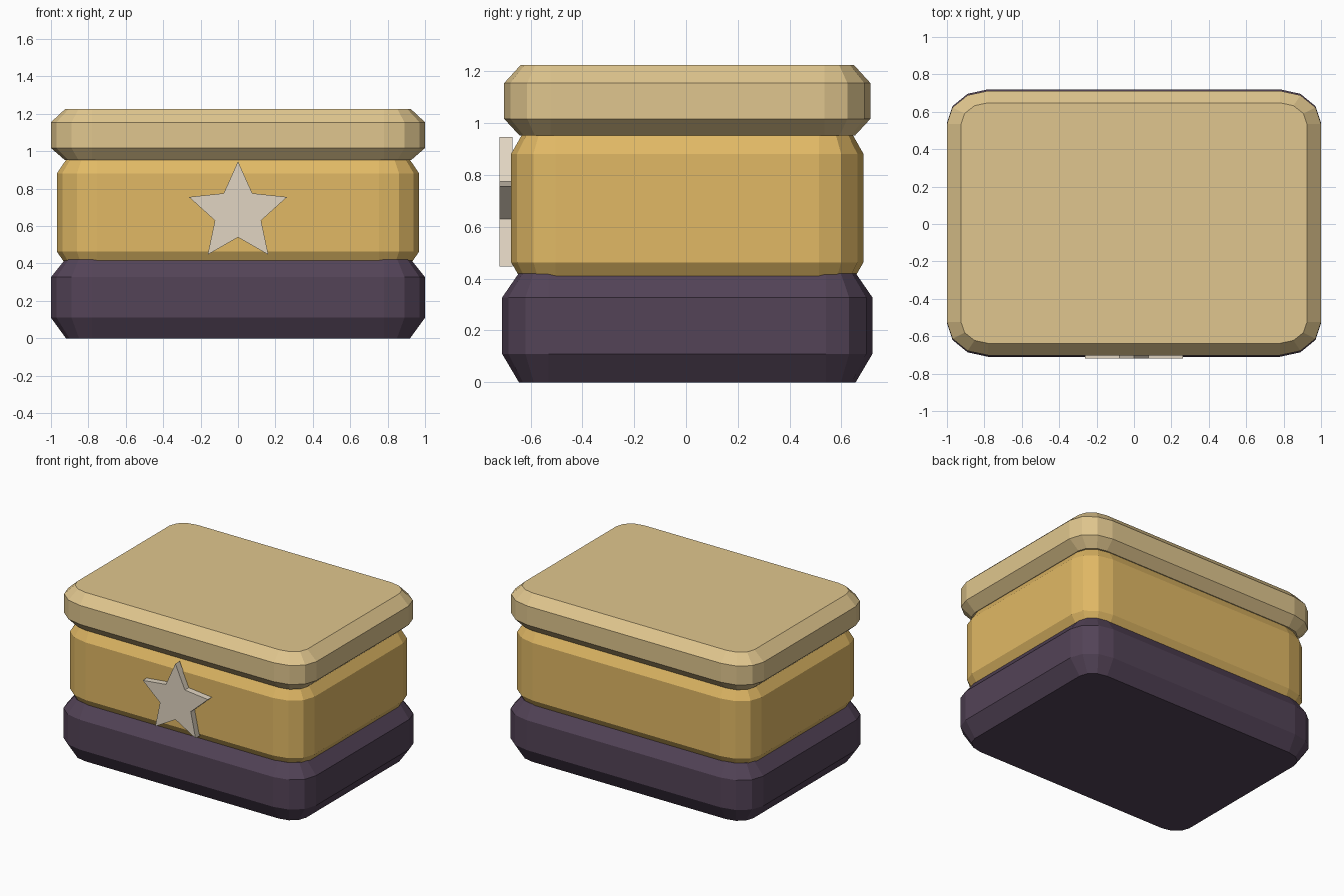
import bpy, bmesh, math

if "Cube" in bpy.data.objects:
    bpy.data.objects.remove(bpy.data.objects["Cube"])


def srgb(r, g, b):
    def lin(c):
        c /= 255
        return c / 12.92 if c <= 0.04045 else ((c + 0.055) / 1.055) ** 2.4
    return (lin(r), lin(g), lin(b), 1.0)


def material(name, rgb):
    m = bpy.data.materials.new(name)
    m.diffuse_color = srgb(*rgb)
    m.use_nodes = True
    m.node_tree.nodes["Principled BSDF"].inputs["Base Color"].default_value = m.diffuse_color
    return m


def loft(name, rings, mat):
    """Closed solid through a stack of equally long point rings."""
    bm = bmesh.new()
    loops = [[bm.verts.new(p) for p in ring] for ring in rings]
    n = len(loops[0])
    for a, b in zip(loops, loops[1:]):
        for i in range(n):
            j = (i + 1) % n
            bm.faces.new((a[i], a[j], b[j], b[i]))
    bm.faces.new(loops[0][::-1])
    bm.faces.new(loops[-1])
    bmesh.ops.recalc_face_normals(bm, faces=bm.faces)
    mesh = bpy.data.meshes.new(name)
    bm.to_mesh(mesh)
    bm.free()
    mesh.materials.append(mat)
    ob = bpy.data.objects.new(name, mesh)
    bpy.context.collection.objects.link(ob)
    return ob


def rounded_ring(hx, hy, rx, ry, inset, z, yc=0.005):
    """Rounded rectangle, three facets per corner; inset shrinks the corner radii."""
    pts = []
    for q, (sx, sy) in enumerate([(1, 1), (-1, 1), (-1, -1), (1, -1)]):
        for k in range(4):
            a = math.radians(90 * q + 30 * k)
            pts.append((sx * (hx - rx) + (rx - inset[0]) * math.cos(a),
                        yc + sy * (hy - ry) + (ry - inset[1]) * math.sin(a), z))
    return pts


def rounded_box(name, hx, hy, rx, ry, levels, mat):
    return loft(name, [rounded_ring(hx, hy, rx, ry, ins, z) for z, ins in levels], mat)


plum = material("dark plum", (83, 67, 87))
gold = material("gold", (225, 185, 101))
tan = material("pale tan", (224, 198, 142))
cream = material("cream", (225, 213, 194))

# Stacked box sections: levels are (height, (x inset, y inset))
rounded_box("base", 1.0, 0.715, 0.22, 0.18,
            [(0, (.08, .065)), (.11, (0, 0)), (.327, (0, 0)), (.42, (.075, .064))], plum)
rounded_box("body", 0.968, 0.68, 0.214, 0.172,
            [(.39, (.05, .042)), (.463, (0, 0)), (.882, (0, 0)), (.956, (.05, .042))], gold)
rounded_box("lid", 1.0, 0.707, 0.22, 0.178,
            [(.952, (.075, .06)), (1.017, (0, 0)), (1.155, (0, 0)), (1.225, (.075, .064))], tan)

# Star plate on the front
star = []
for i in range(10):
    r = 0.276 if i % 2 == 0 else 0.13
    a = math.pi / 2 + i * math.pi / 5
    star.append((r * math.cos(a), 0.67 + r * math.sin(a)))
loft("star_clasp", [[(x, y, z) for x, z in star] for y in (-0.72, -0.67)], cream)
